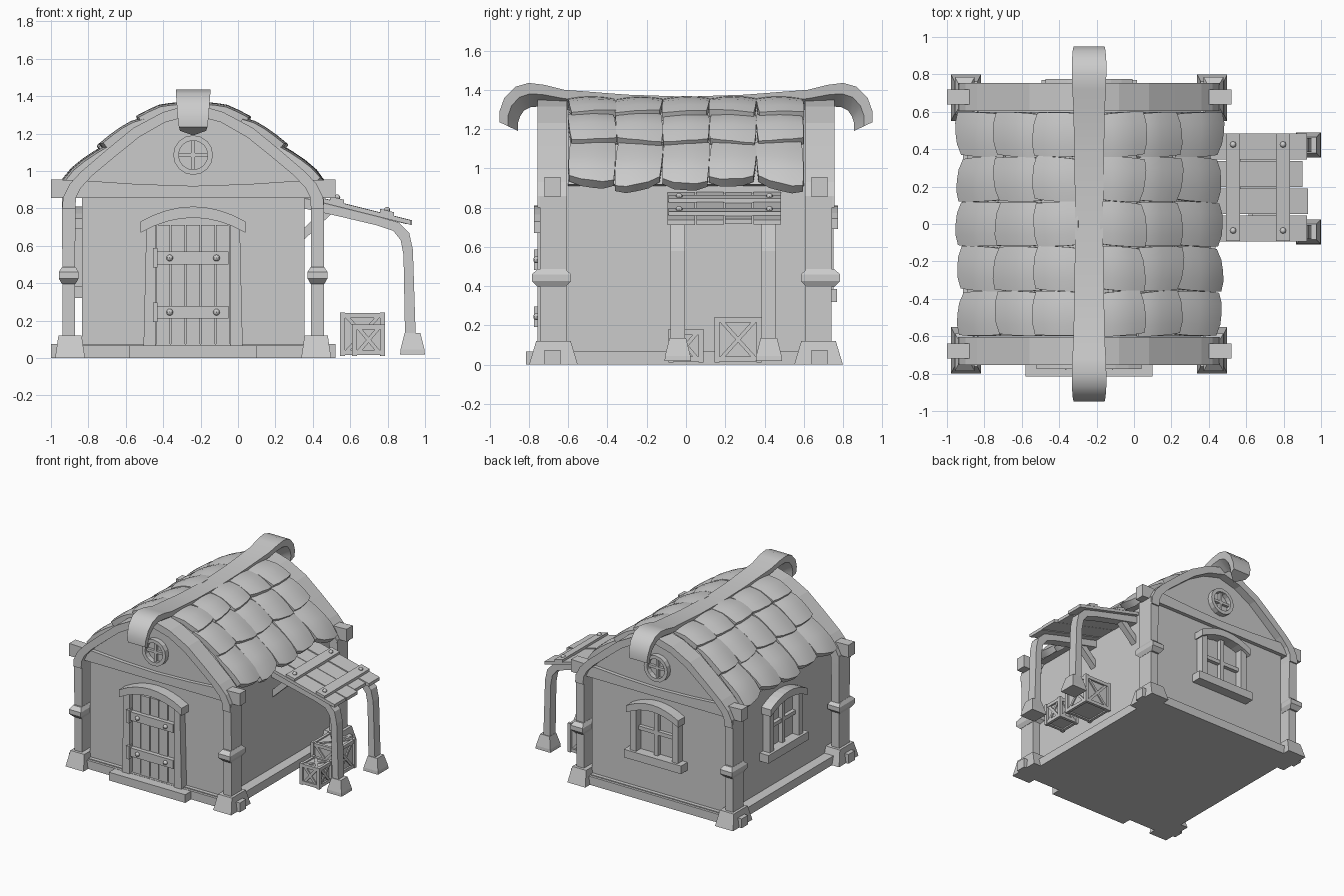
import bpy, bmesh, math, random
from mathutils import Matrix, Vector

if "Cube" in bpy.data.objects:
    bpy.data.objects.remove(bpy.data.objects["Cube"])

random.seed(4)
CX = -0.24                                   # centre line of the house
I = Matrix.Identity(4)
H = Matrix.Translation((CX, 0, 0))
MAT = bpy.data.materials.new("plain grey")
MAT.diffuse_color = (0.6, 0.6, 0.6, 1)
MAT.use_nodes = True
MAT.node_tree.nodes["Principled BSDF"].inputs["Base Color"].default_value = MAT.diffuse_color


def flip(sx, sy):
    return H @ Matrix.Diagonal((sx, sy, 1, 1))


def finish(name, bm, M=I, smooth=False):
    bm.transform(M)
    bmesh.ops.recalc_face_normals(bm, faces=bm.faces)
    me = bpy.data.meshes.new(name)
    bm.to_mesh(me)
    bm.free()
    me.materials.append(MAT)
    ob = bpy.data.objects.new(name, me)
    bpy.context.collection.objects.link(ob)
    if smooth:
        bpy.ops.object.select_all(action='DESELECT')
        ob.select_set(True)
        bpy.context.view_layer.objects.active = ob
        bpy.ops.object.shade_smooth_by_angle(angle=math.radians(35))
    return ob


def loft(name, rings, M=I, closed=False, smooth=False):
    bm = bmesh.new()
    R = [[bm.verts.new(p) for p in r] for r in rings]
    n = len(R[0])
    for k in range(len(R) if closed else len(R) - 1):
        a, b = R[k], R[(k + 1) % len(R)]
        for i in range(n):
            j = (i + 1) % n
            bm.faces.new((a[i], a[j], b[j], b[i]))
    if not closed:
        bm.faces.new(R[0])
        bm.faces.new(R[-1])
    return finish(name, bm, M, smooth)


def prism(name, pts, y0, y1, M=I):           # xz outline pushed along y
    return loft(name, [[(x, y, z) for x, z in pts] for y in (y0, y1)], M)


def box(name, x0, x1, y0, y1, z0, z1, M=I):
    return prism(name, [(x0, z0), (x1, z0), (x1, z1), (x0, z1)], y0, y1, M)


def stack(name, cx, cy, levels, M=I):        # rectangles (z, hx, hy) stacked up
    return loft(name, [[(cx - a, cy - b, z), (cx + a, cy - b, z), (cx + a, cy + b, z),
                        (cx - a, cy + b, z)] for z, a, b in levels], M)


def bolt(name, p, r=0.017, M=I):
    bm = bmesh.new()
    bmesh.ops.create_uvsphere(bm, u_segments=8, v_segments=6, radius=r)
    return finish(name, bm, M @ Matrix.Translation(p), True)


def arch(name, hw, z, rise, th, y0, y1, M):  # curved lintel
    xs = [hw * (i / 4 - 1) for i in range(9)]
    f = lambda x: z + rise * (1 - (x / hw) ** 2)
    prism(name, [(x, f(x)) for x in xs] + [(x, f(x) - th) for x in reversed(xs)], y0, y1, M)


# roof curve (distance from centre line, height)
OUT = [(0, 1.36), (.16, 1.315), (.32, 1.23), (.46, 1.115), (.6, .995), (.66, .93), (.695, .86), (.70, .80)]
INN = [(0, 1.30), (.15, 1.26), (.29, 1.18), (.42, 1.075), (.54, .975), (.60, .91), (.625, .86), (.63, .80)]


def both(c):
    return [(-x, z) for x, z in reversed(c[1:])] + c


def roof_z(d):
    for (a, za), (b, zb) in zip(OUT, OUT[1:]):
        if d <= b:
            return za + (zb - za) * (d - a) / (b - a)
    return OUT[-1][1]


# walls, plinth and doorstep
prism("walls", [(-.595, 0), (.595, 0), (.595, .92)] + [p for p in reversed(both(INN[:5]))] + [(-.595, .92)],
      -.69, .69, H)
box("plinth", -.675, .675, -.74, .74, 0, .068, H)
box("doorstep", -.34, .34, -.815, -.7, 0, .066, H)

# roof shell and end arches
prism("roof_shell", [(x * .985, z - .012) for x, z in both(OUT[:6])] + list(reversed(both(INN[:6]))), -.6, .6, H)
for s in (-1, 1):
    M = flip(1, s)
    prism("gable_arch", both(OUT) + list(reversed(both(INN))), .605, .755, M)
    prism("tie_beam", [(-.76, .855), (.76, .855), (.76, .955), (.6, .95), (.3, .93), (0, .92), (-.3, .93),
                       (-.6, .95), (-.76, .955)], .64, .72, M)
    box("sill_beam", -.76, .76, .64, .72, 0, .075, M)
    # round gable window
    rings = []
    for k in range(16):
        c, t = math.cos(k * math.pi / 8), math.sin(k * math.pi / 8)
        rings.append([(r * c, y, 1.085 + r * t) for r, y in ((.078, .68), (.078, .73), (.106, .73), (.106, .68))])
    loft("round_window_ring", rings, M, True)
    box("round_window_bar", -.01, .01, .68, .712, 1.0, 1.17, M)
    box("round_window_bar", -.085, .085, .68, .712, 1.075, 1.095, M)
    # corner posts
    for t in (-1, 1):
        P = flip(t, s)
        stack("corner_post", .665, .675, [(.1, .034, .066), (.45, .034, .066), (.86, .036, .07)], P)
        stack("post_collar", .665, .685, [(.395, .036, .07), (.425, .053, .1), (.46, .053, .1), (.487, .036, .07)], P)
        stack("post_base", .658, .675, [(0, .08, .124), (.12, .062, .088)], P)


# roof tiles
def tile(d0, d1, yc, w, side):
    bm = bmesh.new()
    bmesh.ops.create_cube(bm, size=1)
    bmesh.ops.subdivide_edges(bm, edges=bm.edges[:], cuts=3, use_grid_fill=True)
    n = Vector((roof_z(d0) - roof_z(d1), 0, d1 - d0)).normalized()
    skew, lean, lift = random.uniform(-.03, .03), random.uniform(-.02, .02), random.uniform(0, .008)
    for v in bm.verts:
        a, b, c = v.co
        t = a + .5
        d = d0 + (d1 - d0) * t + skew * b * t - .012 * (2 * b) ** 4 * t
        h = (c + .5) * (.012 + .026 * t + lift + .012 * (1 - (2 * b) ** 2) + .008 * (1 - (2 * a) ** 2)) - .004
        y = yc + b * w * (1 - .04 * (2 * a) ** 4) + lean * a
        v.co = Vector((d, y, roof_z(d))) + n * h
    finish("roof_tile", bm, flip(side, 1), True)


for side in (-1, 1):
    for d0, d1 in ((.45, .675), (.255, .475), (.05, .285)):
        for k in range(5):
            tile(d0, d1 + random.uniform(-.008, .008), (k - 2) * .239, .237, side)

# ridge beam with curled ends: (y, top z, inner y, inner z, half width)
half = [(0, 1.365, 0, 1.27, .074), (.3, 1.375, .3, 1.28, .078), (.62, 1.40, .62, 1.30, .084),
        (.72, 1.425, .74, 1.315, .09), (.80, 1.435, .79, 1.312, .092), (.87, 1.415, .825, 1.295, .092),
        (.925, 1.36, .845, 1.265, .088), (.95, 1.29, .855, 1.235, .083), (.95, 1.235, .855, 1.19, .076)]
full = [(-a, b, -c, d, w) for a, b, c, d, w in reversed(half[1:])] + half
rings = []
for a, b, c, d, w in full:
    my, mz = a + (c - a) * .45, b + (d - b) * .45
    rings.append([(-w, a, b), (w, a, b), (.92 * w, my, mz), (0, c, d), (-.92 * w, my, mz)])
loft("ridge_beam", rings, H, smooth=True)

# door
D = H @ Matrix.Translation((0, -.69, 0))
for k in range(5):
    x = -.2 + k * .08
    box("door_plank", x + .003, x + .077, -.03 - .004 * (k % 2), .01, .066, .71, D)
for s in (-1, 1):
    prism("door_jamb", [(s * .2, .066), (s * .265, .066), (s * .25, .70), (s * .2, .72)], -.065, 0, D)
arch("door_lintel", .28, .73, .08, .06, -.085, 0, D)
for z in (.245, .535):
    box("door_strap", -.2, .19, -.065, -.02, z - .034, z + .034, D)
    box("door_hinge", -.215, -.19, -.085, -.04, z - .052, z + .052, D)
    for x in (-.125, .125):
        bolt("door_bolt", (x, -.07, z), .018, D)


# square windows on the back and left walls
def window(W):
    box("window_sill", -.255, .255, -.08, 0, .32, .385, W)
    arch("window_lintel", .232, .745, .065, .055, -.085, 0, W)
    for s in (-1, 1):
        box("window_jamb", s * .16, s * .212, -.06, 0, .38, .735, W)
    box("window_bar", -.016, .016, -.035, 0, .38, .77, W)
    box("window_bar", -.17, .17, -.03, 0, .55, .58, W)


window(Matrix.Translation((CX, .69, 0)) @ Matrix.Rotation(math.pi, 4, 'Z'))
window(Matrix.Translation((CX - .595, 0, 0)) @ Matrix.Rotation(-math.pi / 2, 4, 'Z'))


# side awning
def slab(name, x0, x1, y0, y1, up, th):
    f = lambda x: .855 - .25 * (x - .46) + up
    prism(name, [(x0, f(x0)), (x1, f(x1)), (x1, f(x1) - th), (x0, f(x0) - th)], y0, y1)


for k, end in enumerate((.925, .93, .90, .925)):
    y = -.093 + k * .146
    slab("awning_plank", .36, end, y, y + .138, random.uniform(-.004, .004), .025)
for x in (.53, .797):
    slab("awning_batten", x - .037, x + .037, -.09, .485, .018, .022)
    for y in (-.035, .425):
        bolt("awning_bolt", (x, y, .855 - .25 * (x - .46) + .02))
top = [(.35, .855), (.55, .805), (.75, .755), (.86, .725), (.915, .67), (.935, .58), (.95, .12)]
low = [(.35, .80), (.55, .755), (.74, .71), (.83, .68), (.87, .63), (.885, .55), (.893, .12)]
for y in (-.042, .422):
    prism("awning_post", top + low[::-1], y - .037, y + .037)
    prism("awning_brace", [(.35, .63), (.35, .69), (.46, .80), (.51, .78)], y - .025, y + .025)
    stack("awning_post_base", .933, y, [(.02, .066, .067), (.045, .064, .065), (.135, .042, .042)])


# crates
def crate(cx, cy, w, h):
    T = Matrix.Translation((cx, cy, .012))
    a, b = w / 2, .026
    box("crate_body", -a + .018, a - .018, -a + .018, a - .018, .014, h - .014, T)
    for k in range(4):
        R = T @ Matrix.Rotation(k * math.pi / 2, 4, 'Z')
        box("crate_upright", a - b, a, -a, -a + b, 0, h, R)
        for z in (.004, h - b - .004):
            box("crate_rail", -a + b, a - b, -a + .004, -a + b, z, z + b, R)
        for s in (-1, 1):
            x = s * (a - b)
            prism("crate_cross", [(-x, b), (-x + s * b, b), (x, h - b), (x - s * b, h - b)],
                  -a + .009, -a + .02, R)
    for s in (-1, 1):
        x = s * (a - b)
        loft("crate_lid_cross", [[(-x, -a + b, z), (-x + s * b, -a + b, z), (x, a - b, z), (x - s * b, a - b, z)]
                                 for z in (h - .015, h - .008)], T)


crate(.665, .265, .24, .232)
crate(.698, 0, .178, .17)
